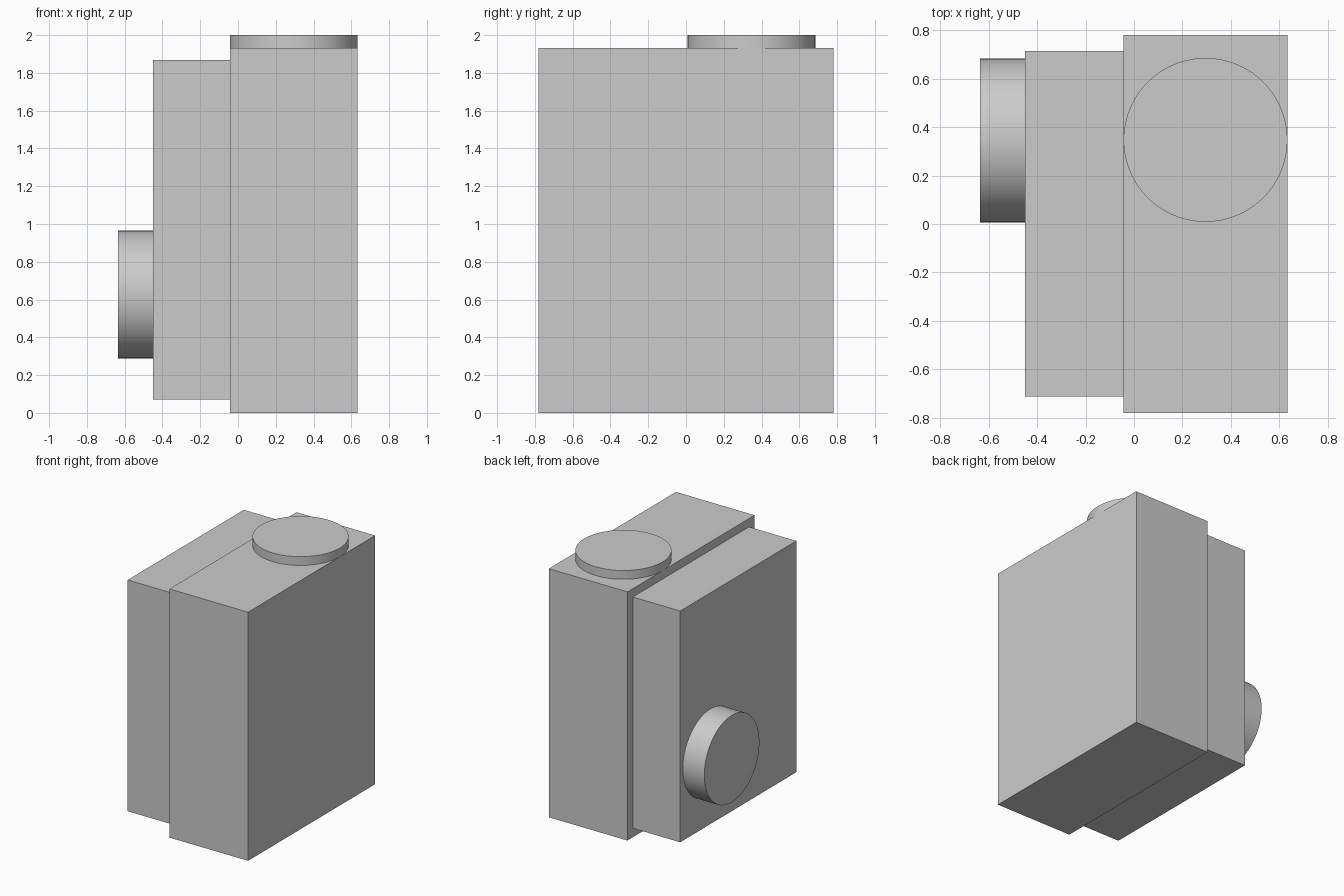
import bpy
import math

cube = bpy.data.objects.get("Cube")
if cube:
    bpy.data.objects.remove(cube, do_unlink=True)

# Single plain grey for the whole model
GREY = (0.6, 0.6, 0.6, 1.0)
grey = bpy.data.materials.new("plain grey")
grey.use_nodes = True
grey.diffuse_color = GREY
grey.node_tree.nodes["Principled BSDF"].inputs["Base Color"].default_value = GREY


def finish(name):
    obj = bpy.context.object
    obj.name = name
    obj.data.materials.append(grey)
    return obj


def box(name, low, high):
    centre = [(a + b) / 2 for a, b in zip(low, high)]
    bpy.ops.mesh.primitive_cube_add(size=1, location=centre)
    obj = finish(name)
    obj.scale = [b - a for a, b in zip(low, high)]
    bpy.ops.object.transform_apply(location=False, rotation=False, scale=True)


def disc(name, centre, radius, depth, rotation=(0, 0, 0)):
    bpy.ops.mesh.primitive_cylinder_add(
        vertices=96, radius=radius, depth=depth, location=centre, rotation=rotation)
    finish(name)
    bpy.ops.object.shade_smooth_by_angle(angle=math.radians(30))


# Main body and the slightly smaller side block
box("main_body", (-0.043, -0.78, 0), (0.633, 0.78, 1.932))
box("side_block", (-0.45, -0.712, 0.07), (-0.043, 0.714, 1.867))

# Round cap on top and round knob on the side
disc("top_cap", (0.295, 0.347, 1.966), 0.338, 0.068)
disc("side_knob", (-0.5425, 0.344, 0.627), 0.338, 0.185, (0, math.pi / 2, 0))
